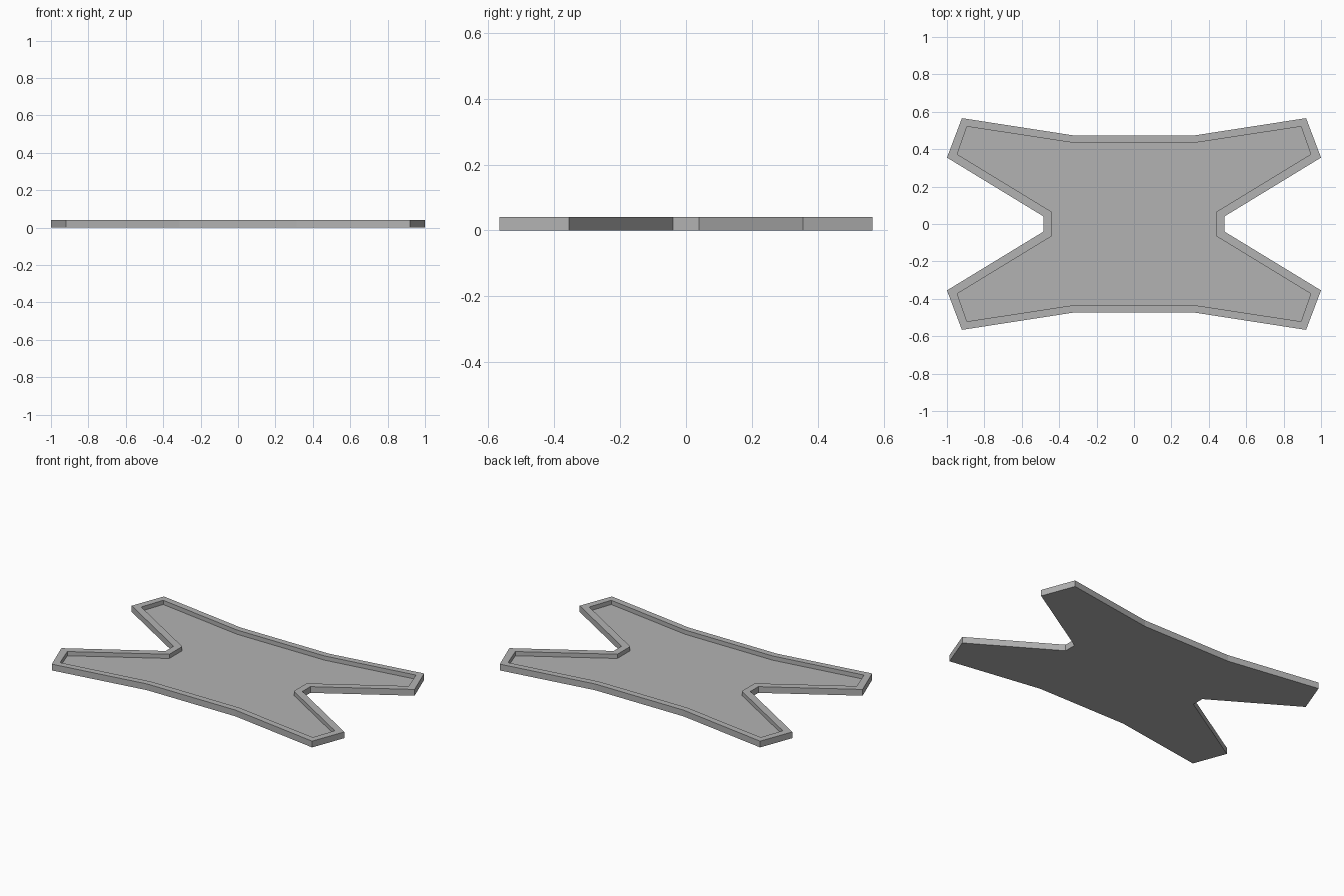
import bpy, bmesh

if "Cube" in bpy.data.objects:
    bpy.data.objects.remove(bpy.data.objects["Cube"])

HEIGHT, FLOOR = 0.04, 0.013

# Quarter outlines, from the long edge round to the side notch
OUTER = [(0.313, 0.472), (0.92, 0.566), (1.0, 0.355), (0.483, 0.04)]
INNER = [(0.31, 0.432), (0.893, 0.521), (0.945, 0.373), (0.44, 0.065)]


def full_outline(q):
    """Mirror a quarter outline into a closed clockwise loop."""
    right = q + [(x, -y) for x, y in reversed(q)]
    return right + [(-x, y) for x, y in reversed(right)]


grey = bpy.data.materials.new("grey")
grey.diffuse_color = (0.45, 0.45, 0.45, 1)
grey.use_nodes = True
grey.node_tree.nodes["Principled BSDF"].inputs["Base Color"].default_value = grey.diffuse_color

bm = bmesh.new()


def ring(q, z):
    return [bm.verts.new((x, y, z)) for x, y in full_outline(q)]


def bridge(a, b):
    n = len(a)
    for i in range(n):
        j = (i + 1) % n
        bm.faces.new((a[i], a[j], b[j], b[i]))


# Underside, outer wall, rim, inner wall and recessed floor
rings = [ring(OUTER, 0), ring(OUTER, HEIGHT), ring(INNER, HEIGHT), ring(INNER, FLOOR)]
for a, b in zip(rings, rings[1:]):
    bridge(a, b)
bm.faces.new(rings[0])
bm.faces.new(rings[-1])
bmesh.ops.recalc_face_normals(bm, faces=bm.faces)

mesh = bpy.data.meshes.new("tray")
bm.to_mesh(mesh)
bm.free()
mesh.materials.append(grey)
bpy.context.collection.objects.link(bpy.data.objects.new("tray", mesh))
